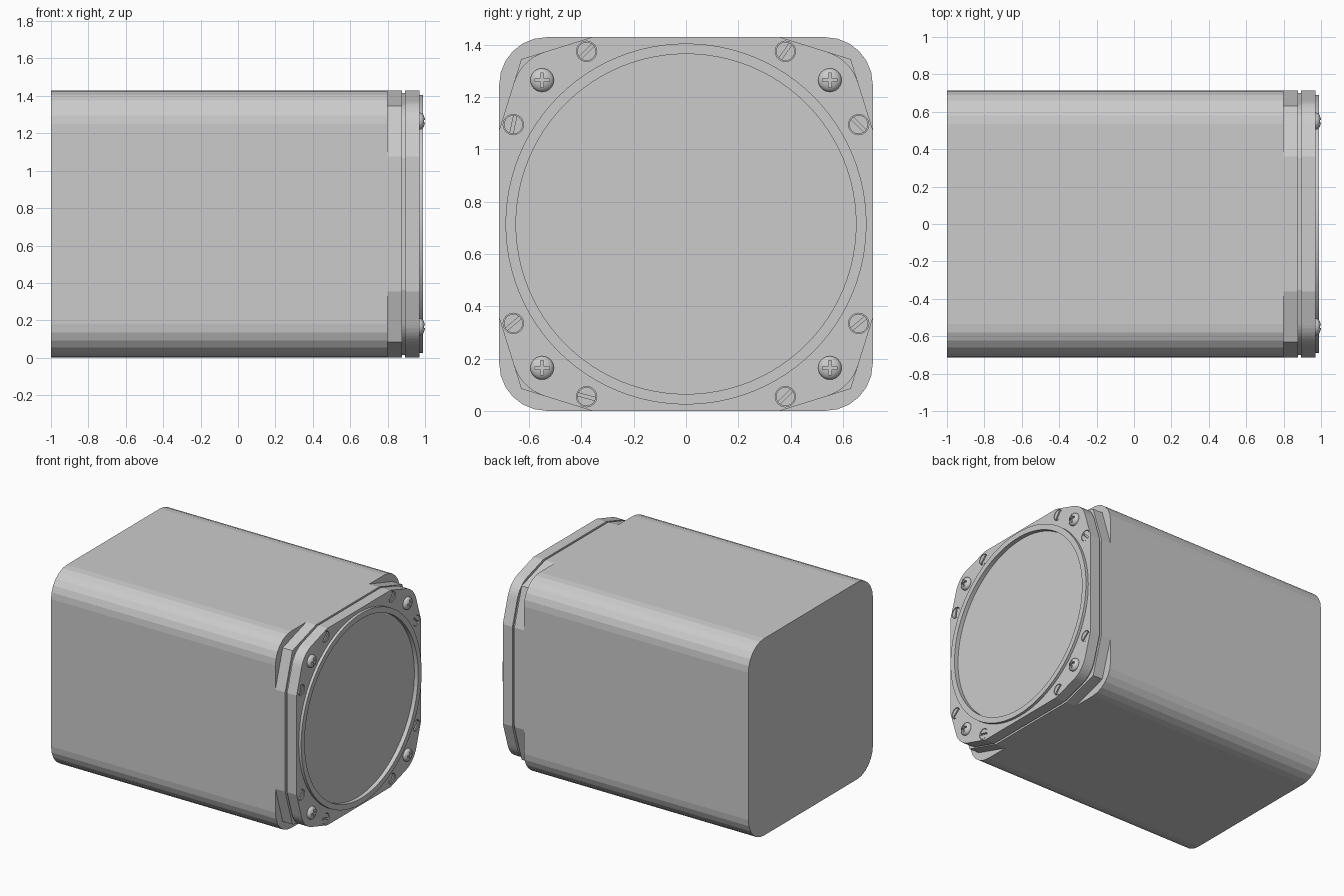
import bpy, bmesh, math
from mathutils import Vector

if "Cube" in bpy.data.objects:
    bpy.data.objects.remove(bpy.data.objects["Cube"])

ZC = 0.715   # height of the instrument axis
H = 0.714    # half width of the square case


def finish(bm, name, smooth=None):
    bmesh.ops.remove_doubles(bm, verts=bm.verts, dist=1e-5)
    bmesh.ops.recalc_face_normals(bm, faces=bm.faces)
    me = bpy.data.meshes.new(name)
    bm.to_mesh(me)
    bm.free()
    ob = bpy.data.objects.new(name, me)
    bpy.context.collection.objects.link(ob)
    if smooth:
        bpy.ops.object.select_all(action='DESELECT')
        ob.select_set(True)
        bpy.context.view_layer.objects.active = ob
        bpy.ops.object.shade_smooth_by_angle(angle=math.radians(smooth))
    return ob


def prism(name, outline, x0, x1):
    """Extrude a closed (y, z) outline along x."""
    bm = bmesh.new()
    face = bm.faces.new([bm.verts.new((x0, y, z + ZC)) for y, z in outline])
    ext = bmesh.ops.extrude_face_region(bm, geom=[face], use_keep_orig=True)
    verts = [g for g in ext['geom'] if isinstance(g, bmesh.types.BMVert)]
    bmesh.ops.translate(bm, verts=verts, vec=(x1 - x0, 0, 0))
    return finish(bm, name)


def lathe(name, profile, y=0, z=0, n=32, smooth=30):
    """Spin an (x, radius) profile about an axis parallel to x."""
    bm = bmesh.new()
    vs = [bm.verts.new((x, y + r, z + ZC)) for x, r in profile]
    edges = [bm.edges.new(p) for p in zip(vs, vs[1:])]
    bmesh.ops.spin(bm, geom=vs + edges, cent=(0, y, z + ZC), axis=(1, 0, 0),
                   angle=math.tau, steps=n, use_merge=True)
    return finish(bm, name, smooth)


def fillet(points, radius, seg):
    """Round every corner of a polygon whose radius is above zero."""
    out = []
    for i, (p, r) in enumerate(zip(points, radius)):
        p = Vector(p)
        if r == 0:
            out.append(tuple(p))
            continue
        a = (Vector(points[i - 1]) - p).normalized()
        b = (Vector(points[(i + 1) % len(points)]) - p).normalized()
        half = a.angle(b) / 2
        c = p + (a + b).normalized() * r / math.sin(half)
        s, e = p + a * r / math.tan(half) - c, p + b * r / math.tan(half) - c
        for k in range(seg + 1):
            d = s.slerp(e, k / seg).normalized() * r
            out.append((c.x + d.x, c.y + d.y))
    return out


def cut(ob, cutter):
    mod = ob.modifiers.new("cut", 'BOOLEAN')
    mod.operation, mod.solver, mod.object = 'DIFFERENCE', 'EXACT', cutter
    bpy.context.view_layer.objects.active = ob
    bpy.ops.object.modifier_apply(modifier=mod.name)
    bpy.data.objects.remove(cutter)


def slot(ob, y, z, length, width, angle, x0):
    c, s = math.cos(math.radians(angle)), math.sin(math.radians(angle))
    box = [(y + u * c - v * s, z + u * s + v * c) for u, v in
           [(-length, -width), (length, -width), (length, width), (-length, width)]]
    cut(ob, prism("slot_cutter", box, x0, 1.1))


# Outlines: rounded square case, and square with tapered corners for the front
square = fillet([(H, H), (-H, H), (-H, -H), (H, -H)], [0.18] * 4, 6)
taper = []
for k in range(4):
    for y, z in [(H, 0.36), (0.63, 0.63), (0.36, H)]:
        for _ in range(k):
            y, z = -z, y
        taper.append((y, z))
rounded = fillet(taper, [0, 0.18, 0] * 4, 8)

# Case, pointed collar and recessed neck
prism("case", square, -1.0, 0.8)
prism("collar", taper, 0.79, 0.878)
prism("neck", [(y * 0.98, z * 0.98) for y, z in rounded], 0.87, 0.90)

# Bezel plate with round opening
bezel = prism("bezel_plate", rounded, 0.893, 0.97)
cut(bezel, lathe("opening_cutter", [(0.93, 0), (0.93, 0.67), (1.1, 0.67), (1.1, 0)], n=96))

# Retaining ring and recessed glass
lathe("retaining_ring", [(0.93, 0.65), (0.99, 0.65), (0.99, 0.69), (0.965, 0.69),
                         (0.965, 0.66), (0.93, 0.66), (0.93, 0.65)], n=96)
lathe("glass", [(0.935, 0), (0.935, 0.655), (0.96, 0.655), (0.96, 0)], n=96)

# Domed cross-head screws in the corners
dome = [(0.96, 0), (0.96, 0.045), (0.974, 0.045)]
dome += [(0.974 + 0.026 * math.sin(t), 0.045 * math.cos(t))
         for t in [k * math.pi / 12 for k in range(1, 6)]] + [(1.0, 0)]
for y in (-0.55, 0.55):
    for z in (-0.55, 0.55):
        screw = lathe("corner_screw", dome, y, z, 24)
        slot(screw, y, z, 0.028, 0.006, 0, 0.984)
        slot(screw, y, z, 0.028, 0.006, 90, 0.984)

# Slotted screws seated in bores along the tapered edges
spots = [(-0.38, 0.66, 45), (-0.66, 0.38, 78), (-0.66, -0.38, 40), (-0.38, -0.66, -15),
         (0.38, 0.66, 55), (0.66, 0.38, -45), (0.66, -0.38, 40), (0.38, -0.66, 45)]
for y, z, angle in spots:
    cut(bezel, lathe("bore_cutter", [(0.945, 0), (0.945, 0.039), (1.1, 0.039), (1.1, 0)], y, z, 24))
    screw = lathe("slotted_screw", [(0.94, 0), (0.94, 0.036), (0.968, 0.036), (0.968, 0)], y, z, 24)
    slot(screw, y, z, 0.05, 0.006, angle, 0.955)
